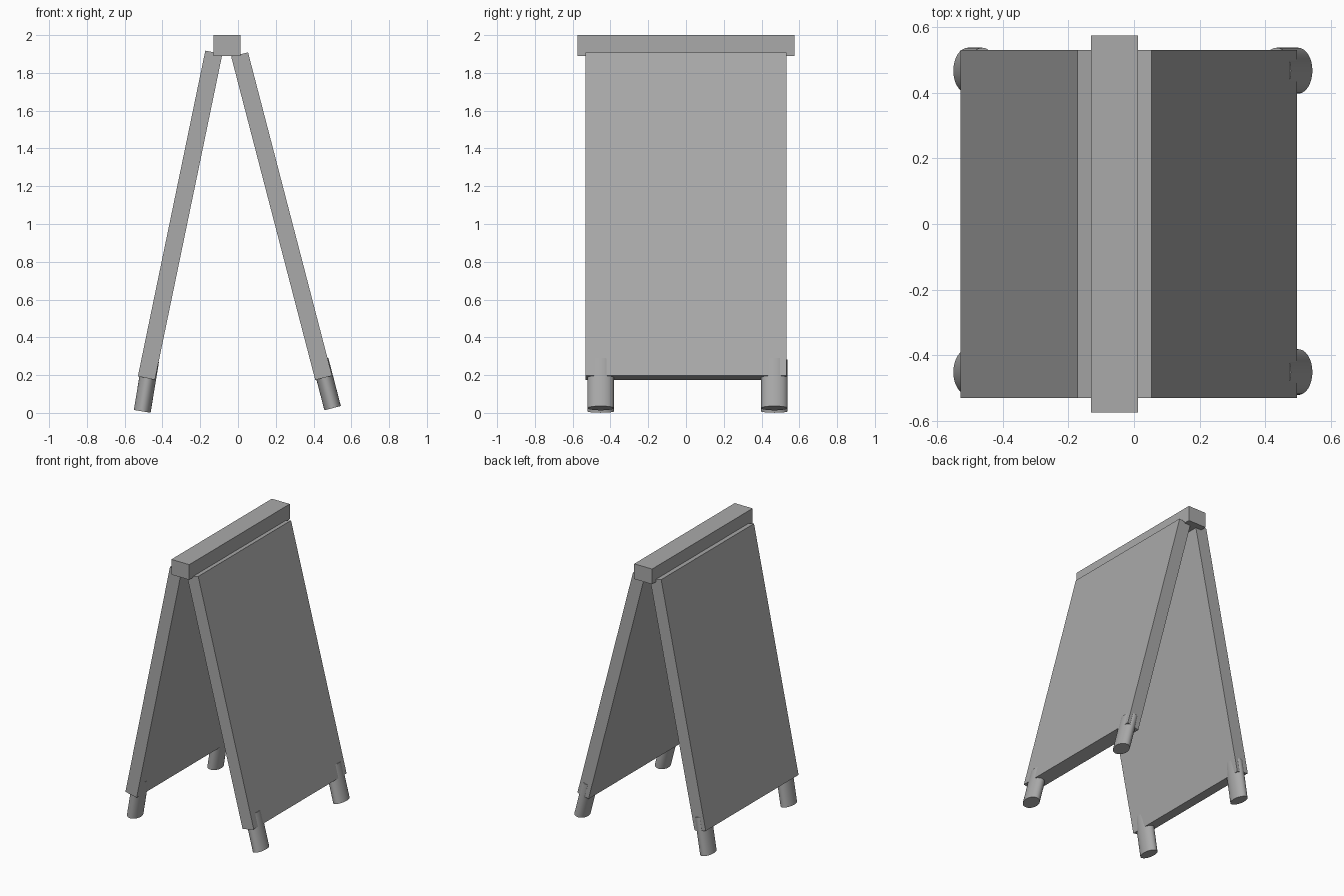
import bpy, bmesh, math
from mathutils import Vector

if "Cube" in bpy.data.objects:
    bpy.data.objects.remove(bpy.data.objects["Cube"])

grey = bpy.data.materials.new("plain grey")
grey.use_nodes = True
grey.diffuse_color = (0.4, 0.4, 0.4, 1)
grey.node_tree.nodes["Principled BSDF"].inputs["Base Color"].default_value = (0.4, 0.4, 0.4, 1)


def extrude_profile(name, profile, half_depth):
    """Solid made from an x-z outline, extruded along y."""
    bm = bmesh.new()
    face = bm.faces.new([bm.verts.new((x, -half_depth, z)) for x, z in profile])
    ext = bmesh.ops.extrude_face_region(bm, geom=[face])
    moved = [v for v in ext["geom"] if isinstance(v, bmesh.types.BMVert)]
    bmesh.ops.translate(bm, verts=moved, vec=(0, 2 * half_depth, 0))
    bmesh.ops.recalc_face_normals(bm, faces=bm.faces)
    mesh = bpy.data.meshes.new(name)
    bm.to_mesh(mesh)
    bm.free()
    mesh.materials.append(grey)
    obj = bpy.data.objects.new(name, mesh)
    bpy.context.collection.objects.link(obj)
    return obj


def add_foot(name, bottom, top, y):
    """Oval peg between two x-z points."""
    a, b = Vector((bottom[0], y, bottom[1])), Vector((top[0], y, top[1]))
    tilt = math.atan2(b.x - a.x, b.z - a.z)
    bpy.ops.mesh.primitive_cylinder_add(vertices=32, radius=1, depth=(b - a).length,
                                        location=(a + b) / 2, rotation=(0, tilt, 0))
    obj = bpy.context.object
    obj.name = name
    obj.scale = (0.045, 0.07, 1)
    bpy.ops.object.transform_apply(location=False, rotation=False, scale=True)
    obj.data.materials.append(grey)
    bpy.ops.object.shade_smooth_by_angle()


# Two leaning boards
extrude_profile("right_board", [(-0.173, 1.918), (-0.53, 0.194), (-0.44, 0.175), (-0.083, 1.899)], 0.531)
extrude_profile("left_board", [(0.053, 1.909), (0.498, 0.197), (0.409, 0.174), (-0.036, 1.886)], 0.531)

# Top rail joining the boards
extrude_profile("top_rail", [(-0.131, 1.89), (0.012, 1.89), (0.012, 2), (-0.131, 2)], 0.575)

# Four oval feet, running up into the boards
for end, y in (("front", -0.452), ("back", 0.468)):
    add_foot(end + "_right_foot", (-0.507, 0.008), (-0.463, 0.276), y)
    add_foot(end + "_left_foot", (0.501, 0.025), (0.435, 0.279), y)
